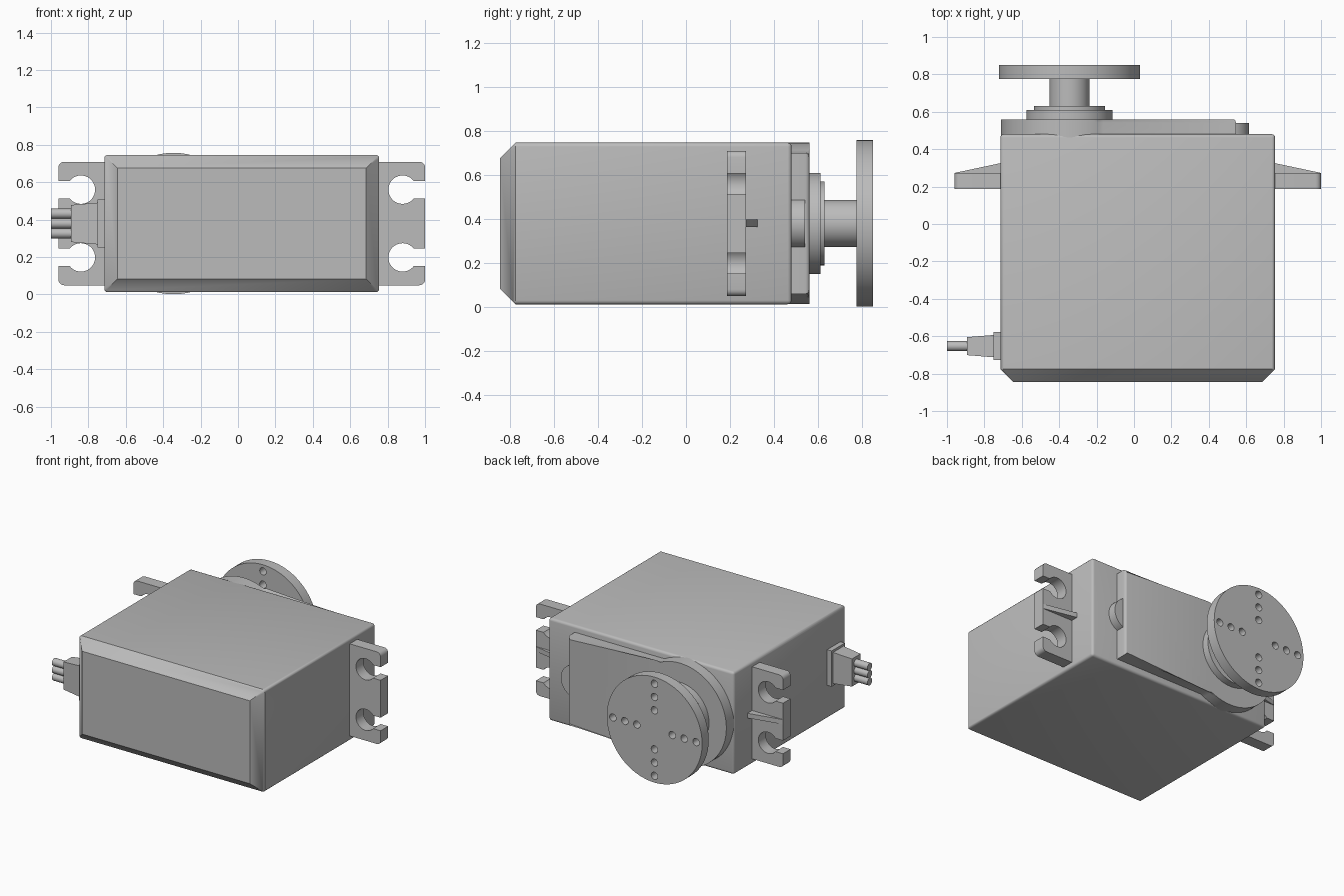
import bpy, bmesh
from math import sin, cos, pi, asin, radians
from mathutils import Matrix

if "Cube" in bpy.data.objects:
    bpy.data.objects.remove(bpy.data.objects["Cube"])

GREY = bpy.data.materials.new("plastic grey")
GREY.diffuse_color = (0.5, 0.5, 0.5, 1)
GREY.use_nodes = True
GREY.node_tree.nodes["Principled BSDF"].inputs["Base Color"].default_value = GREY.diffuse_color
CX, CZ = -0.345, 0.379          # output shaft axis; CZ is also mid height
XL, XR = -0.715, 0.755          # case side walls


def finish(name, bm):
    bmesh.ops.recalc_face_normals(bm, faces=bm.faces[:])
    me = bpy.data.meshes.new(name)
    bm.to_mesh(me)
    bm.free()
    me.materials.append(GREY)
    ob = bpy.data.objects.new(name, me)
    bpy.context.collection.objects.link(ob)
    return ob


def bevel(bm, edges, width):
    bmesh.ops.bevel(bm, geom=edges, offset=width, segments=3, profile=0.5,
                    affect='EDGES', clamp_overlap=True)


def loft(rings):
    """Skin a list of equal-length point rings and cap both ends."""
    bm = bmesh.new()
    rows = [[bm.verts.new(p) for p in r] for r in rings]
    n = len(rows[0])
    for a, b in zip(rows, rows[1:]):
        for i in range(n):
            j = (i + 1) % n
            bm.faces.new((a[i], a[j], b[j], b[i]))
    bm.faces.new(rows[0])
    bm.faces.new(rows[-1])
    return bm


def prism_y(pts, y0, y1):
    return loft([[(x, y, z) for x, z in pts] for y in (y0, y1)])


def arc(x, z, r, a0, a1, n):
    return [(x + r * cos(a0 + (a1 - a0) * i / n), z + r * sin(a0 + (a1 - a0) * i / n))
            for i in range(n + 1)]


def disc_y(x, z, r, y0, y1, n=64):
    return prism_y(arc(x, z, r, 0, 2 * pi, n)[:-1], y0, y1)


def rect_y(x0, x1, z0, z1, y):
    return [(x0, y, z0), (x1, y, z0), (x1, y, z1), (x0, y, z1)]


def rect_x(x, y0, y1, z0, z1):
    return [(x, y0, z0), (x, y1, z0), (x, y1, z1), (x, y0, z1)]


# Case: chamfered front, softened long and back edges
H = 0.367
bm = loft([rect_y(XL + .07, XR - .07, CZ - H + .07, CZ + H - .07, -.845),
           rect_y(XL, XR, CZ - H, CZ + H, -.775),
           rect_y(XL, XR, CZ - H, CZ + H, .48)])
bevel(bm, [e for e in bm.edges if all(v.co.y > -.8 for v in e.verts)
           and any(v.co.y > 0 for v in e.verts)], .018)
finish("case", bm)

# Gear cover: bar with a larger round end about the shaft
W = 0.32
a = asin(W / H)
outline = arc(CX, CZ, H, a, 2 * pi - a, 56) + [(.545, CZ - W), (.545, CZ + W)]
bm = prism_y(outline, .46, .56)
bevel(bm, [e for e in bm.edges if all(v.co.y > .55 for v in e.verts)], .018)
finish("gear_cover", bm)

# Small half-round boss at the end of the cover
bm = disc_y(.498, CZ, .117, .46, .54, 40)
bevel(bm, [e for e in bm.edges if all(v.co.y > .53 for v in e.verts)], .015)
finish("cover_boss", bm)

# Output bearing collars and shaft
finish("bearing_collar", disc_y(CX, CZ, .23, .55, .61))
finish("bearing_ring", disc_y(CX, CZ, .19, .60, .63))
finish("output_shaft", disc_y(CX, CZ, .107, .62, .78, 48))

# Round horn with a cross of drilled holes
horn = finish("horn_disc", disc_y(CX, CZ, .378, .775, .85, 96))
bm = bmesh.new()
for k in range(4):
    for d in (.14, .235, .33):
        x, z = CX + d * cos(k * pi / 2), CZ + d * sin(k * pi / 2)
        m = Matrix.Translation((x, .81, z)) @ Matrix.Rotation(pi / 2, 4, 'X')
        bmesh.ops.create_cone(bm, cap_ends=True, segments=20, radius1=.026,
                              radius2=.026, depth=.2, matrix=m)
cutter = finish("hole_cutter", bm)
cutter.hide_render = True
mod = horn.modifiers.new("holes", 'BOOLEAN')
mod.operation, mod.solver, mod.object = 'DIFFERENCE', 'EXACT', cutter
bpy.context.view_layer.objects.active = horn
bpy.ops.object.modifier_apply(modifier=mod.name)
bpy.data.objects.remove(cutter)

# Mounting ears with two keyhole slots, and a wedge rib on each
L, R, S, HZ, T = .245, .076, .047, .181, .33
h = asin(S / R)
corner = .03
upper = arc(.125, HZ, R, h - 2 * pi, -h, 28)       # hole, from slot top round to slot bottom
upper = [(L, HZ - S)] + upper[::-1] + [(L, HZ + S)]
upper += arc(L - corner, T - corner, corner, 0, pi / 2, 5)
lower = [(x, -z) for x, z in reversed(upper)]
ear = lower + upper + [(-.03, T), (-.03, -T)]
for side, wall, s in (("right", XR, 1), ("left", XL, -1)):
    finish(side + "_ear", prism_y([(wall + s * x, CZ + z) for x, z in ear], .187, .272))
    rib = [(wall - s * .02, .26), (wall + s * L, .26), (wall + s * L, .273),
           (wall, .325), (wall - s * .02, .325)]
    finish(side + "_rib", loft([[(x, y, z) for x, y in rib]
                                for z in (CZ - .017, CZ + .017)]))

# Cable strain relief and three wires
Y = -.653
finish("cable_flange", loft([rect_x(x, Y - .075, Y + .075, CZ - .128, CZ + .128)
                             for x in (-.75, XL + .01)]))
finish("cable_boot", loft([rect_x(-.893, Y - .048, Y + .048, CZ - .099, CZ + .099),
                           rect_x(-.745, Y - .06, Y + .06, CZ - .112, CZ + .112)]))
for i in (-1, 0, 1):
    ring = arc(Y, CZ + i * .053, .0265, 0, 2 * pi, 24)[:-1]
    finish("wire_%d" % (i + 2), loft([[(x, y, z) for y, z in ring] for x in (-1, -.885)]))

# Smooth curved walls, keep hard edges
for ob in bpy.data.objects:
    ob.select_set(True)
bpy.context.view_layer.objects.active = horn
bpy.ops.object.shade_smooth_by_angle(angle=radians(35))
